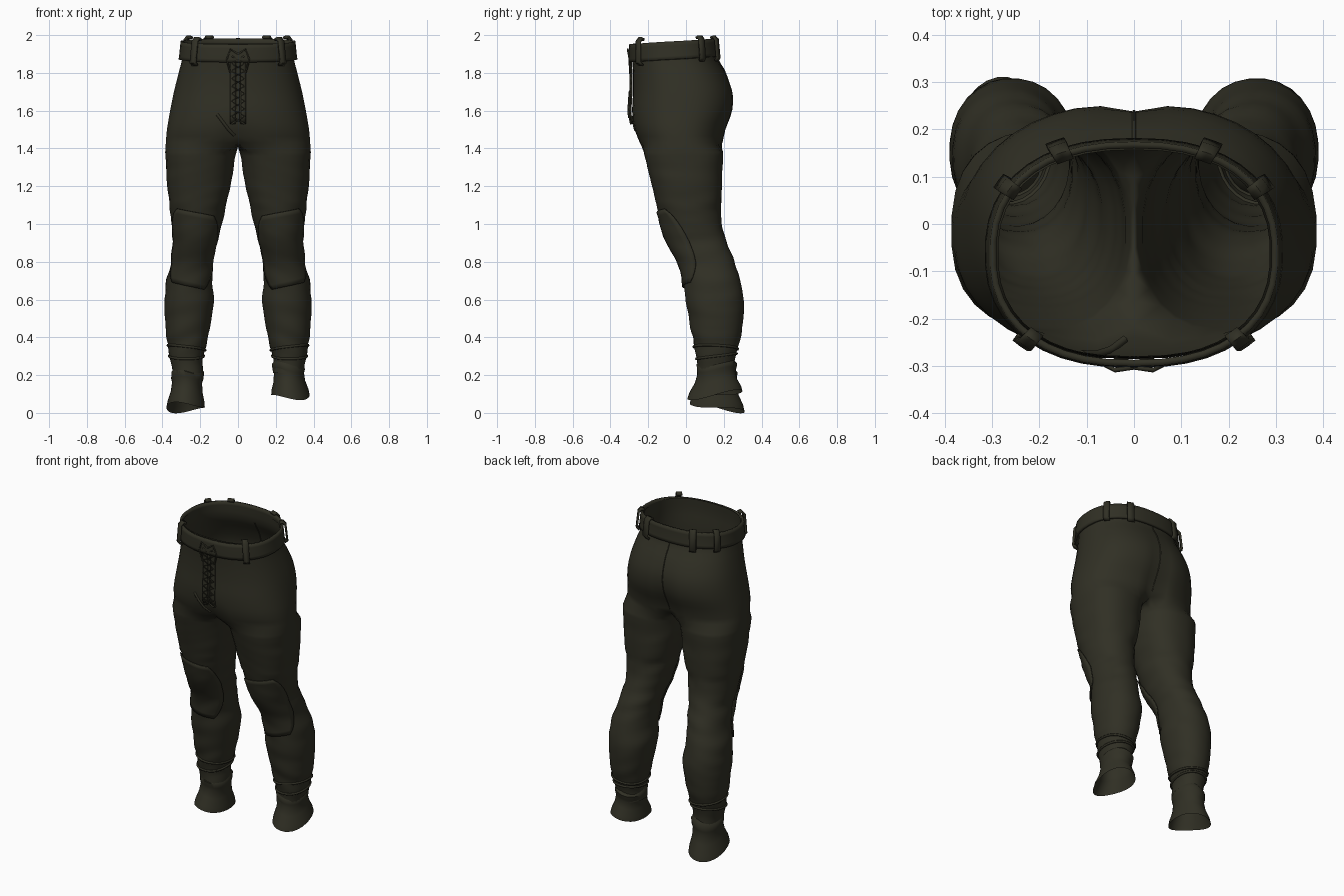
import bpy, bmesh, math
from mathutils import Vector, noise

cube = bpy.data.objects.get("Cube")
if cube:
    bpy.data.objects.remove(cube)

cloth = bpy.data.materials.new("dark olive cloth")
cloth.use_nodes = True
cloth.diffuse_color = (0.03, 0.029, 0.018, 1)
shader = cloth.node_tree.nodes["Principled BSDF"]
shader.inputs["Base Color"].default_value = cloth.diffuse_color
shader.inputs["Roughness"].default_value = 0.9

# Hip profile: height, half width, front y, back y
HIPS = [(1.98, .285, -.28, .155), (1.88, .295, -.285, .165), (1.8, .315, -.28, .21),
        (1.7, .34, -.28, .25), (1.6, .36, -.285, .25), (1.5, .377, -.275, .215),
        (1.43, .383, -.25, .2)]
# Leg profile: height, inner x, outer x, front y, back y
LEGS = [(1.38, .008, .385, -.225, .198), (1.2, .04, .375, -.18, .19), (1.0, .085, .352, -.13, .19),
        (.9, .105, .345, -.095, .22), (.8, .13, .352, -.04, .255), (.7, .135, .38, -.015, .285),
        (.58, .127, .39, 0, .308), (.4, .155, .378, .035, .29), (.3, .18, .36, .05, .26),
        (.2, .185, .345, .06, .255)]
HALF, RING = 22, 28


def profile(rows, z):
    """Smooth interpolation of a profile table at height z."""
    last = len(rows) - 1
    i = next((k for k in range(last) if rows[k + 1][0] <= z), last - 1)
    a, b = rows[i], rows[i + 1]
    p, q = rows[max(i - 1, 0)], rows[min(i + 2, last)]
    t = max(0, min(1, (a[0] - z) / (a[0] - b[0])))
    out = []
    for k in range(1, len(a)):
        ma = (b[k] - p[k]) / (p[0] - b[0]) * (a[0] - b[0])
        mb = (q[k] - a[k]) / (a[0] - q[0]) * (a[0] - b[0])
        h = t * t * (3 - 2 * t)
        out.append(a[k] * (1 - h) + b[k] * h + ma * t * (1 - t) ** 2 - mb * t * t * (1 - t))
    return out


def power(v, e):
    return math.copysign(abs(v) ** e, v)


def hip(z, angle, grow=0.0):
    """Point on the hips; -90 degrees is the front centre, 90 the back."""
    w, front, back = profile(HIPS, z)
    c, s = max(0, math.cos(angle)), math.sin(angle)
    x = (w + grow) * power(c, .85) if c > 1e-6 else 0
    y = (front + back) / 2 + ((back - front) / 2 + grow) * power(s, .85)
    low = max(0, 1 - abs(z - 1.43) / .12)
    cleft = .03 * max(0, 1 - abs(z - 1.56) / .25) if s > 0 else 0
    y -= math.copysign((.035 * low + cleft) * math.exp(-(x / .05) ** 2), s)
    return Vector((x, y, z))


def leg(z, angle, grow=0.0):
    """Point on the left leg; angle 0 faces outwards."""
    xi, xo, front, back = profile(LEGS, z)
    e = .85 if z > 1.1 else .93
    p = Vector(((xi + xo) / 2 + ((xo - xi) / 2 + grow) * power(math.cos(angle), e),
                (front + back) / 2 + ((back - front) / 2 + grow) * power(math.sin(angle), e), z))
    # cloth creases, strongest at the knee and the ankle
    amount = .005 + .006 * math.exp(-((z - .9) / .15) ** 2) + .007 * math.exp(-((z - .32) / .1) ** 2)
    n = amount * noise.noise(Vector((p.x * 5, p.y * 5, z * 16 + p.x * 6)))
    return p + Vector((math.cos(angle), math.sin(angle), 0)) * n


def finish(name, bm, mirror=False, thick=0.0):
    bmesh.ops.recalc_face_normals(bm, faces=bm.faces)
    mesh = bpy.data.meshes.new(name)
    bm.to_mesh(mesh)
    bm.free()
    ob = bpy.data.objects.new(name, mesh)
    bpy.context.collection.objects.link(ob)
    mesh.materials.append(cloth)
    if mirror:
        mod = ob.modifiers.new("mirror", 'MIRROR')
        mod.use_clip = True
        mod.merge_threshold = .002
    if thick:
        mod = ob.modifiers.new("thickness", 'SOLIDIFY')
        mod.thickness = thick
        mod.offset = 0
    bpy.ops.object.select_all(action='DESELECT')
    ob.select_set(True)
    bpy.context.view_layer.objects.active = ob
    bpy.ops.object.shade_smooth_by_angle(angle=math.radians(50))
    return ob


def loft(bm, rows, closed=False):
    """Join rows of vertices of equal length with quads."""
    for a, b in zip(rows, rows[1:]):
        n = len(a)
        for i in range(n if closed else n - 1):
            j = (i + 1) % n
            bm.faces.new((a[i], a[j], b[j], b[i]))


def verts(bm, points):
    return [bm.verts.new(p) for p in points]


def sheet(name, rows, closed=False, **kw):
    bm = bmesh.new()
    loft(bm, [verts(bm, r) for r in rows], closed)
    return finish(name, bm, **kw)


def span(a, b, n):
    return [a + (b - a) * i / (n - 1) for i in range(n)]


def tube(name, points, radius):
    curve = bpy.data.curves.new(name, 'CURVE')
    curve.dimensions = '3D'
    curve.bevel_depth = radius
    curve.bevel_resolution = 1
    curve.use_fill_caps = True
    line = curve.splines.new('POLY')
    line.points.add(len(points) - 1)
    for p, co in zip(line.points, points):
        p.co = (*co, 1)
    curve.materials.append(cloth)
    ob = bpy.data.objects.new(name, curve)
    bpy.context.collection.objects.link(ob)


# Trousers: open hips that split at the crotch into two legs
bm = bmesh.new()
arc = span(-math.pi / 2, math.pi / 2, HALF)
hips = [verts(bm, [hip(z, a) for a in arc]) for z in span(1.955, 1.43, 16)]
loft(bm, hips)
front, back = hips[-1][0].co, hips[-1][-1].co
inner = []
for i in range(1, RING - HALF + 1):
    t = i / (RING - HALF + 1)
    p = back.lerp(front, t)
    inner.append(bm.verts.new((0, p.y, p.z - .02 * math.sin(math.pi * t))))
turn = [math.radians(-135) + math.tau * i / RING for i in range(RING)]
legs = [verts(bm, [leg(z, a) for a in turn]) for z in span(1.38, .21, 60)]
loft(bm, [hips[-1] + inner] + legs, closed=True)
finish("trousers", bm, mirror=True)

# Waistband, lower at the front
rows = [[hip(z + .016 * math.sin(a), a, .012) for a in arc] for z in (1.967, 1.945, 1.89, 1.872)]
sheet("waistband", rows, mirror=True, thick=.014)

# Belt loops: short straps standing off the band
for name, deg, low, high in (("front", -47, 1.84, 1.975), ("side", 32, 1.865, 1.985),
                             ("back", 63, 1.865, 1.985)):
    a = math.radians(deg)
    rows = []
    for z, off in ((high, .0), (high + .008, .016), (high - .01, .03), (low + .015, .03), (low, .012)):
        rows.append([hip(min(z, 1.98), a + d, off) + Vector((0, 0, max(0, z - 1.98)))
                     for d in (-.07, 0, .07)])
    sheet(name + "_belt_loop", rows, mirror=True, thick=.012)

# Knee patches over the front of each leg
rows = []
for z in span(1.06, .67, 16):
    u = (z - .865) / .195
    half = math.radians(72) * math.sqrt(max(.1, 1 - .7 * u * u))
    rows.append([leg(z + .03 * math.cos(a), a, .006) for a in span(-1.5 - half, -1.5 + half, 12)])
sheet("knee_patch", rows, mirror=True, thick=.006)


# Cuffs: loose flared ankle pieces, each hanging at its own height
def cuff(name, side, top, front_low, back_low, y_shift):
    rows = []
    shape = ((0, .07, .09), (.1, .087, .108), (.25, .086, .104), (.35, .08, .1),
             (.6, .084, .112), (.85, .098, .138), (1, .102, .146))
    for t, rx, ry in shape:
        ring = []
        for a in turn:
            s = math.sin(a)
            low = (front_low + back_low) / 2 + (back_low - front_low) / 2 * s
            ring.append(Vector((side * (.265 + .012 * t) + rx * math.cos(a),
                                .165 - .012 * t + y_shift * t + ry * s,
                                top + .012 * math.sin(2 * a) + (low - top) * t)))
        rows.append(ring)
    sheet(name, rows, closed=True)


cuff("left_cuff", 1, .275, .075, .115, 0)
cuff("right_cuff", -1, .235, .05, .005, .012)

# Ankle wraps: crooked folds above the cuffs
for side in (1, -1):
    for k, z in enumerate((.3, .345)):
        ring = []
        for a in turn + turn[:1]:
            p = leg(z + .014 * math.sin(a + k * 2), a, .002)
            ring.append((p.x * side, p.y, p.z))
        tube("ankle_fold", ring, .007)


# Front fly: raised edges and criss-cross lacing
def fly(x, z, lift):
    w = profile(HIPS, z)[0]
    p = hip(z, -math.acos(min(1, (abs(x) / w) ** (1 / .85))))
    return (x, p.y - lift, z)


for side in (1, -1):
    name = "left" if side > 0 else "right"
    heights = span(1.89, 1.53, 10)
    sheet(name + "_fly_edge", [[fly(side * (.012 + .03 * i), z, .008) for i in range(2)]
                               for z in heights], thick=.008)
    zigzag = [fly(side * (.035 if i % 2 else -.035), z, .016) for i, z in enumerate(heights)]
    tube(name + "_lace", zigzag, .005)
    tube(name + "_lace_end", [fly(0, 1.9, .018), fly(side * .04, 1.925, .026),
                              fly(side * .06, 1.87, .016), fly(side * .04, 1.8, .014)], .005)
tube("hanging_lace", [fly(.012, z, .02) for z in span(1.7, 1.56, 6)], .005)

# Fold running from the bottom of the fly to the crotch
tube("fly_fold", [fly(x, z, -.002) for x, z in ((-.11, 1.58), (-.08, 1.54), (-.05, 1.5), (-.02, 1.47))], .009)
tube("back_seam", [tuple(hip(z, math.pi / 2) + Vector((0, .0, 0))) for z in span(1.88, 1.46, 14)], .004)
